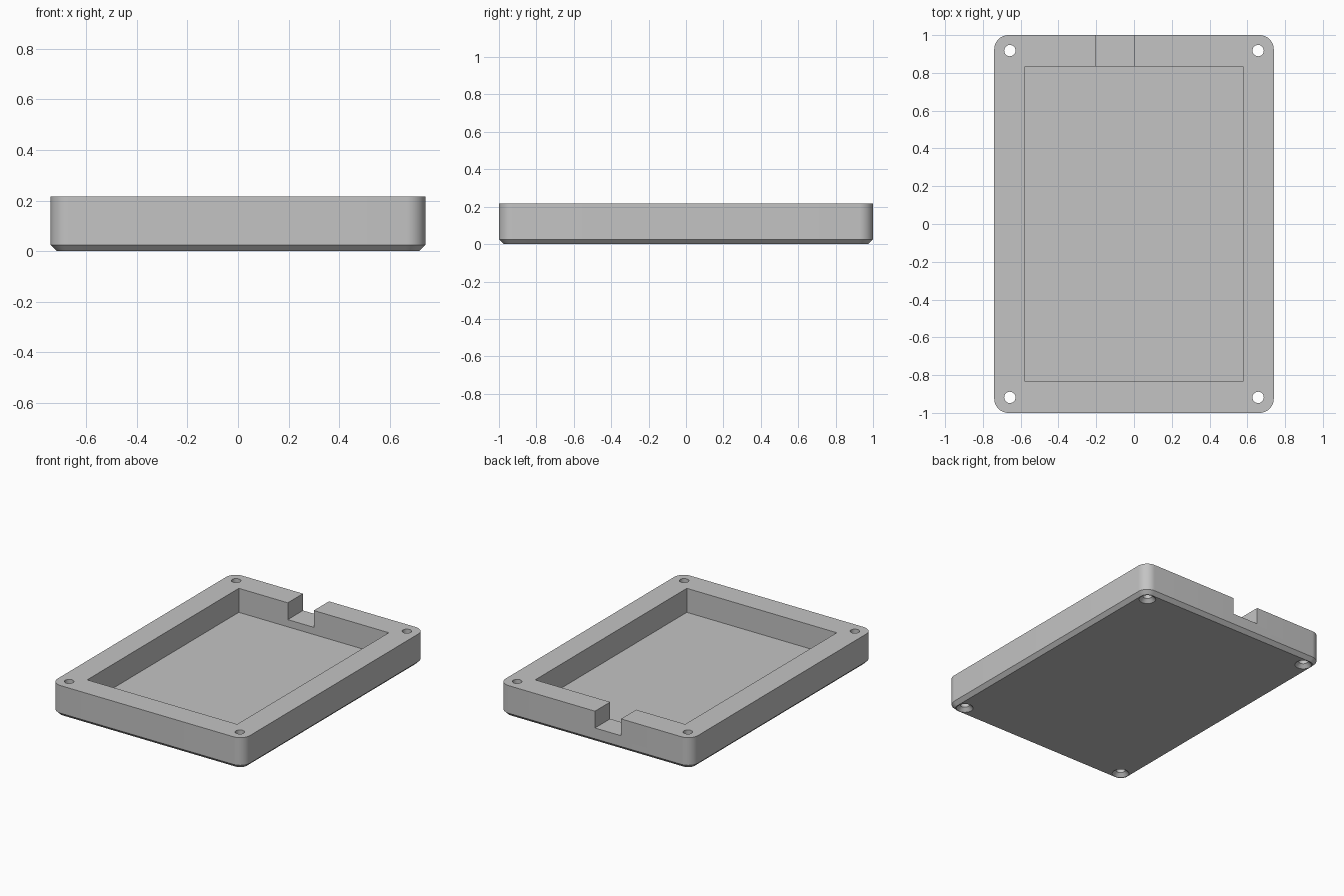
import bpy
import bmesh
from math import cos, sin, pi, radians
from mathutils import Matrix

cube = bpy.data.objects.get("Cube")
if cube:
    bpy.data.objects.remove(cube, do_unlink=True)

HALF_X, HALF_Y, HEIGHT = 0.74, 1.0, 0.217
CORNER, CHAMFER, FLOOR = 0.075, 0.025, 0.05
HOLE_X, HOLE_Y, HOLE_R, SINK_R = 0.657, 0.918, 0.03, 0.054

grey = bpy.data.materials.new("plain grey")
grey.use_nodes = True
grey.diffuse_color = (0.55, 0.55, 0.55, 1)
grey.node_tree.nodes["Principled BSDF"].inputs["Base Color"].default_value = grey.diffuse_color


def make_object(name, bm):
    bmesh.ops.recalc_face_normals(bm, faces=bm.faces)
    mesh = bpy.data.meshes.new(name)
    bm.to_mesh(mesh)
    bm.free()
    mesh.materials.append(grey)
    obj = bpy.data.objects.new(name, mesh)
    bpy.context.collection.objects.link(obj)
    return obj


def loft(bm, rings):
    """Skin closed rings of points and cap both ends."""
    loops = [[bm.verts.new(p) for p in ring] for ring in rings]
    for low, high in zip(loops, loops[1:]):
        for i in range(len(low)):
            j = (i + 1) % len(low)
            bm.faces.new((low[i], low[j], high[j], high[i]))
    bm.faces.new(loops[0][::-1])
    bm.faces.new(loops[-1])


def rounded_ring(inset, z, steps=12):
    r = CORNER - inset
    points = []
    for k, (sx, sy) in enumerate(((1, 1), (-1, 1), (-1, -1), (1, -1))):
        for i in range(steps + 1):
            a = (k + i / steps) * pi / 2
            points.append((sx * (HALF_X - CORNER) + r * cos(a),
                           sy * (HALF_Y - CORNER) + r * sin(a), z))
    return points


def circle_ring(x, y, r, z, steps=40):
    return [(x + r * cos(2 * pi * i / steps), y + r * sin(2 * pi * i / steps), z)
            for i in range(steps)]


def box_cutter(name, x0, x1, y0, y1, z0, z1):
    bm = bmesh.new()
    bmesh.ops.create_cube(bm, size=1, matrix=(
        Matrix.Translation(((x0 + x1) / 2, (y0 + y1) / 2, (z0 + z1) / 2))
        @ Matrix.Diagonal((x1 - x0, y1 - y0, z1 - z0, 1))))
    return make_object(name, bm)


# Rounded tray body with a chamfered base
bm = bmesh.new()
loft(bm, [rounded_ring(CHAMFER, 0), rounded_ring(0, CHAMFER), rounded_ring(0, HEIGHT)])
tray = make_object("enclosure_tray", bm)

# Pocket and cable notch in the back wall
cutters = [
    box_cutter("pocket_cutter", -0.577, 0.577, -0.833, 0.833, FLOOR, 0.4),
    box_cutter("notch_cutter", -0.2, 0, 0.8, 1.1, 0.1, 0.4),
]

# Countersunk screw holes in the corners
bm = bmesh.new()
slope = SINK_R - HOLE_R
for sx in (-1, 1):
    for sy in (-1, 1):
        x, y = sx * HOLE_X, sy * HOLE_Y
        loft(bm, [circle_ring(x, y, SINK_R + 0.01, -0.01),
                  circle_ring(x, y, HOLE_R, slope),
                  circle_ring(x, y, HOLE_R, 0.3)])
cutters.append(make_object("screw_hole_cutter", bm))

# Cut the body, then drop the cutters
bpy.ops.object.select_all(action="DESELECT")
bpy.context.view_layer.objects.active = tray
tray.select_set(True)
for cutter in cutters:
    cutter.hide_render = True
    mod = tray.modifiers.new(cutter.name, "BOOLEAN")
    mod.operation = "DIFFERENCE"
    mod.solver = "EXACT"
    mod.object = cutter
    bpy.ops.object.modifier_apply(modifier=mod.name)
    bpy.data.objects.remove(cutter, do_unlink=True)

bpy.ops.object.shade_smooth_by_angle(angle=radians(30))
